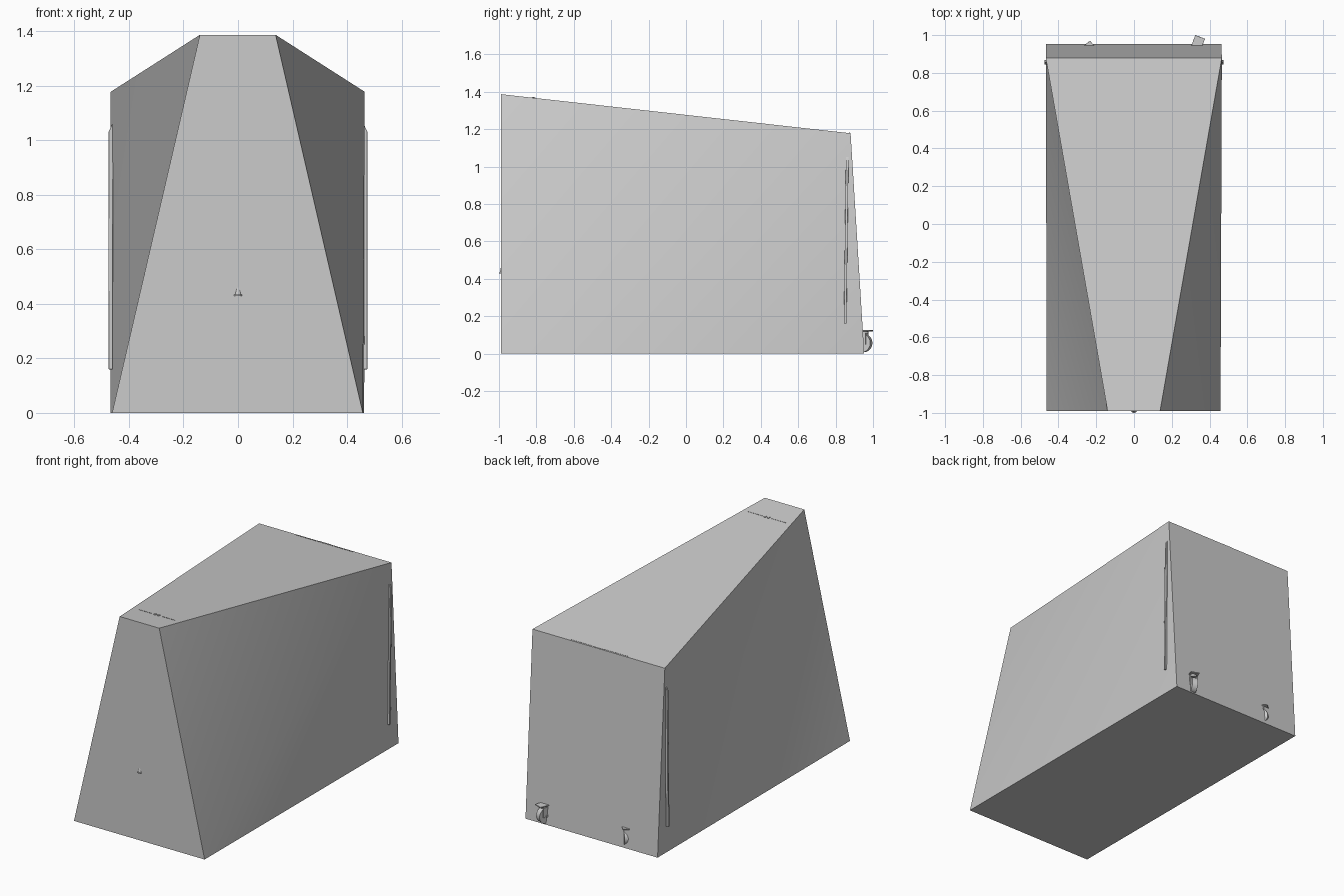
import bpy, bmesh
from math import radians, pi
from mathutils import Vector, Matrix

if "Cube" in bpy.data.objects:
    bpy.data.objects.remove(bpy.data.objects["Cube"])


def finish(name, bm, matrix=None, bevel=0.0):
    bmesh.ops.recalc_face_normals(bm, faces=bm.faces[:])
    me = bpy.data.meshes.new(name)
    bm.to_mesh(me)
    bm.free()
    ob = bpy.data.objects.new(name, me)
    bpy.context.collection.objects.link(ob)
    if matrix:
        me.transform(matrix)
    if bevel:
        mod = ob.modifiers.new("bevel", "BEVEL")
        mod.width = bevel
        mod.segments = 2
    bpy.ops.object.select_all(action='DESELECT')
    ob.select_set(True)
    bpy.context.view_layer.objects.active = ob
    bpy.ops.object.shade_smooth_by_angle(angle=radians(25))
    return ob


def box(name, loc, size, matrix=None, bevel=0.0):
    bm = bmesh.new()
    bmesh.ops.create_cube(bm, size=1, matrix=Matrix.Translation(loc) @ Matrix.Diagonal((*size, 1)))
    return finish(name, bm, matrix, bevel)


def cylinder(name, loc, radius, depth, rot=None, matrix=None, top=None, sides=24):
    bm = bmesh.new()
    bmesh.ops.create_cone(bm, cap_ends=True, segments=sides, radius1=radius,
                          radius2=radius if top is None else top, depth=depth,
                          matrix=Matrix.Translation(loc) @ (rot or Matrix()))
    return finish(name, bm, matrix)


# Body: tapered box, each long side folded softly along one diagonal
bm = bmesh.new()
fl, fr, bl, br, tfl, tfr, tbl, tbr = [bm.verts.new(p) for p in (
    (-.462, -.99, 0), (.458, -.99, 0), (-.467, .953, 0), (.463, .953, 0),
    (-.14, -.99, 1.387), (.138, -.99, 1.387), (-.467, .88, 1.178), (.465, .88, 1.178))]
for face in ((fl, fr, tfr, tfl), (br, bl, tbl, tbr), (tfl, tfr, tbr, tbl), (fl, bl, br, fr),
             (fr, br, tbr), (fr, tbr, tfr),
             (fl, tfl, bl), (tfl, tbl, bl)):
    bm.faces.new(face)
finish("body", bm)

# Side rails standing slightly proud near the back corners
for s, side in ((-1, "left"), (1, "right")):
    bm = bmesh.new()
    bmesh.ops.create_cube(bm, size=1)
    for v in bm.verts:
        outer, up = v.co.x * s > 0, v.co.z > 0
        y = (.862 if up else .851) + .014 * v.co.y
        z = (1.03 if outer else 1.065) if up else .16
        v.co = (s * (.475 if outer else .459), y, z)
    finish(side + "_side_rail", bm, bevel=.0015)

# Swivel casters at the foot of the back
turn = Matrix.Rotation(pi / 2, 4, 'Y')
for name, x, y, angle in (("right", .337, .955, -20), ("left", -.23, .924, 40)):
    m = Matrix.Translation((x, y, 0)) @ Matrix.Rotation(radians(angle), 4, 'Z')
    box(name + "_caster_plate", (0, 0, .123), (.055, .075, .007), m, .001)
    cylinder(name + "_caster_swivel", (0, 0, .114), .02, .014, matrix=m)
    cylinder(name + "_caster_wheel", (0, -.012, .057), .05, .034, turn, m, sides=32)
    cylinder(name + "_caster_axle", (0, -.012, .057), .008, .05, turn, m, sides=12)
    for s in (-1, 1):
        box(name + "_caster_fork", (s * .02, -.006, .08), (.004, .04, .062), m, .001)

# Small tapered latch on the front
cylinder("front_latch", (0, -.982, .456), .014, .05, top=.004, sides=16)
cylinder("front_latch_foot", (0, -.985, .432), .016, .006, sides=16)

# Thin trim strips just breaking the sloping top
slope = Matrix.Rotation(-.1113, 4, 'X')


def top_part(name, x, y, size):
    z = 1.387 - .209 * (y + .99) / 1.87
    box(name, (0, 0, 0), size, Matrix.Translation((x, y, z)) @ slope)


for s in (-1, 1):
    top_part("front_trim_strip", s * .083, -.815, (.1, .004, .003))
    top_part("front_trim_clip", s * .012, -.815, (.013, .018, .008))
top_part("back_trim_strip", 0, .871, (.4, .004, .003))
top_part("back_trim_clip", 0, .874, (.08, .007, .005))
